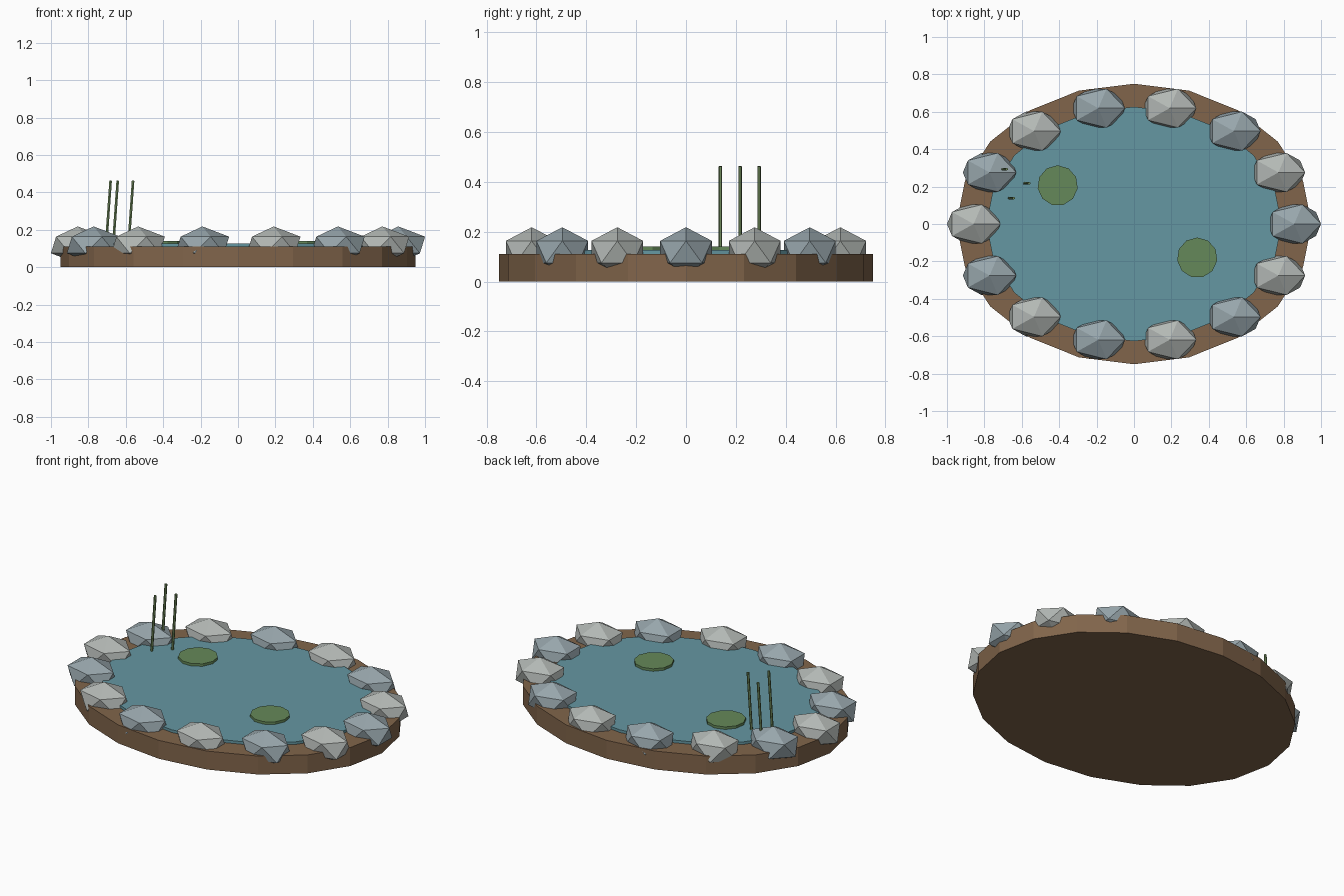
import bpy
from math import cos, sin, pi, radians

if "Cube" in bpy.data.objects:
    bpy.data.objects.remove(bpy.data.objects["Cube"])


def material(name, color):
    m = bpy.data.materials.new(name)
    m.diffuse_color = (*color, 1)
    m.use_nodes = True
    m.node_tree.nodes["Principled BSDF"].inputs["Base Color"].default_value = m.diffuse_color
    return m


earth = material("earth", (0.22, 0.13, 0.07))
water_blue = material("water_blue", (0.13, 0.31, 0.36))
stone_warm = material("stone_warm", (0.45, 0.48, 0.46))
stone_cool = material("stone_cool", (0.31, 0.38, 0.41))
leaf = material("leaf", (0.13, 0.25, 0.10))
reed_green = material("reed_green", (0.17, 0.27, 0.11))


def finish(name, mat, scale=(1, 1, 1)):
    ob = bpy.context.object
    ob.name = name
    ob.scale = scale
    ob.data.materials.append(mat)
    return ob


def disc(name, sides, rx, ry, z0, z1, mat, x=0, y=0, tilt=0):
    """Elliptical prism between two heights."""
    bpy.ops.mesh.primitive_cylinder_add(
        vertices=sides, radius=1, depth=1,
        location=(x, y, (z0 + z1) / 2), rotation=(0, tilt, 0))
    return finish(name, mat, (rx, ry, z1 - z0))


# Earth bank and water surface
disc("earth_bank", 20, 0.95, 0.75, 0, 0.11, earth)
disc("water", 20, 0.79, 0.627, 0.06, 0.126, water_blue)

# Ring of faceted stones in two alternating greys
COUNT = 14
for i in range(COUNT):
    a = 2 * pi * i / COUNT
    bpy.ops.mesh.primitive_ico_sphere_add(
        subdivisions=1, radius=1,
        location=(0.857 * cos(a), 0.635 * sin(a), 0.119))
    finish(f"rim_stone_{i + 1}", stone_warm if i % 2 else stone_cool,
           (0.16, 0.122, 0.099))

# Lily pads
for i, (x, y) in enumerate([(-0.408, 0.206), (0.338, -0.18)]):
    disc(f"lily_pad_{i + 1}", 11, 0.108, 0.108, 0.12, 0.141, leaf, x, y)

# Leaning reeds
for i, (x, y) in enumerate([(-0.693, 0.293), (-0.655, 0.138), (-0.573, 0.217)]):
    disc(f"reed_{i + 1}", 6, 0.008, 0.007, 0.12, 0.463, reed_green, x, y,
         radians(4))
